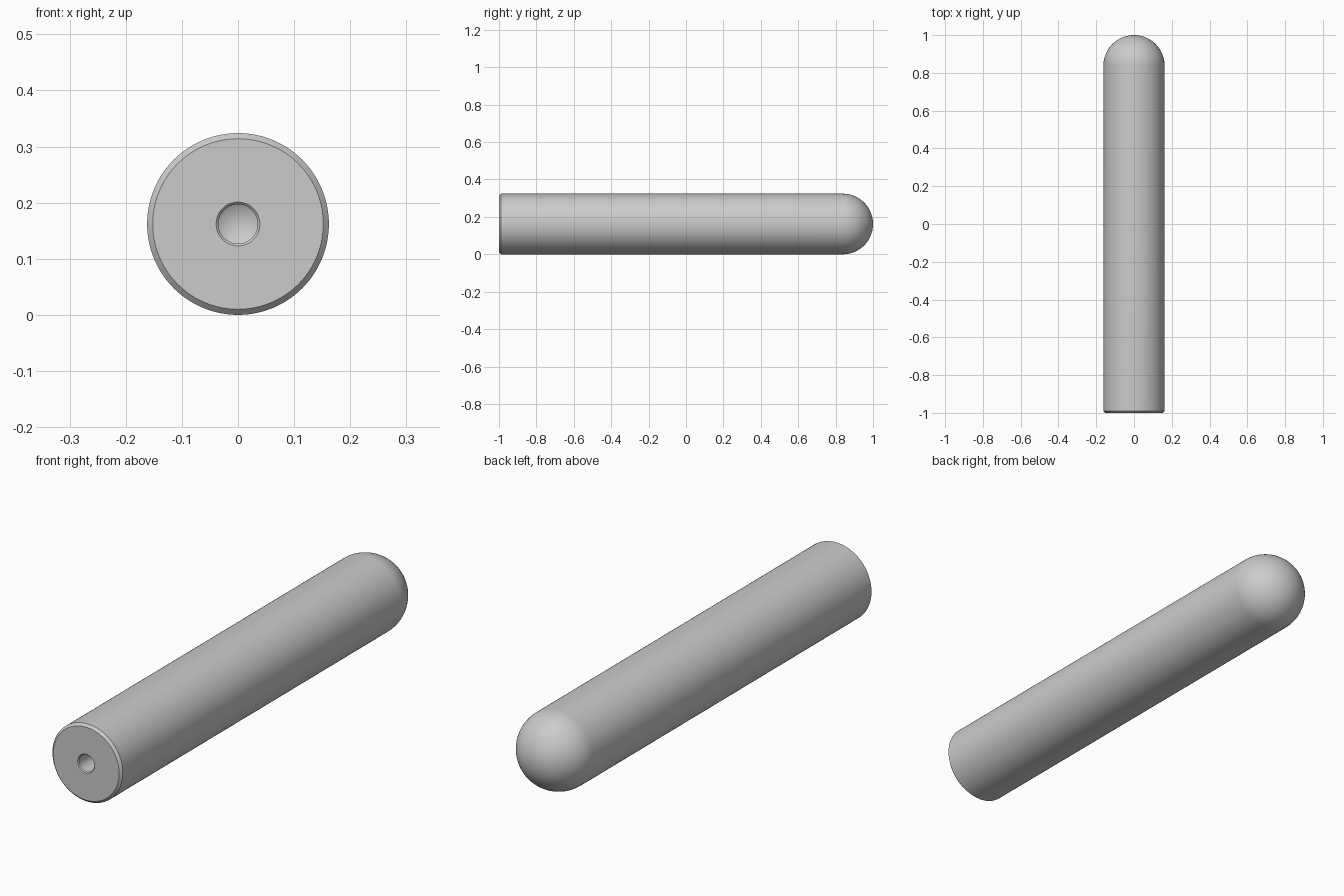
import bpy
import bmesh
from math import sin, cos, pi, radians

old = bpy.data.objects.get("Cube")
if old:
    bpy.data.objects.remove(old, do_unlink=True)

RADIUS = 0.162
HOLE = 0.035
CHAMFER = 0.01
LIP = 0.004
DEPTH = 0.3
FRONT = -1.0
SEGMENTS = 96
DOME_STEPS = 24

grey = bpy.data.materials.new("plain_grey")
grey.use_nodes = True
colour = (0.6, 0.6, 0.6, 1)
grey.diffuse_color = colour
grey.node_tree.nodes["Principled BSDF"].inputs["Base Color"].default_value = colour


def lathe(name, profile, material):
    """Spin (radius, y) points around the rod's long axis."""
    bm = bmesh.new()
    verts = [bm.verts.new((r, y, 0)) for r, y in profile]
    edges = [bm.edges.new(pair) for pair in zip(verts, verts[1:])]
    bmesh.ops.spin(bm, geom=verts + edges, cent=(0, 0, 0), axis=(0, 1, 0),
                   angle=2 * pi, steps=SEGMENTS, use_merge=True)
    bmesh.ops.remove_doubles(bm, verts=bm.verts, dist=1e-5)
    bmesh.ops.recalc_face_normals(bm, faces=bm.faces)
    mesh = bpy.data.meshes.new(name)
    bm.to_mesh(mesh)
    bm.free()
    mesh.materials.append(material)
    obj = bpy.data.objects.new(name, mesh)
    bpy.context.collection.objects.link(obj)
    return obj


# Blind hole with a conical bottom and a bevelled lip
profile = [(0, FRONT + DEPTH + HOLE * 0.6), (HOLE, FRONT + DEPTH),
           (HOLE, FRONT + LIP), (HOLE + LIP, FRONT)]
# Flat end, chamfer and straight barrel
profile += [(RADIUS - CHAMFER, FRONT), (RADIUS, FRONT + CHAMFER)]
# Hemispherical rear end
for i in range(DOME_STEPS + 1):
    a = pi / 2 * i / DOME_STEPS
    profile.append((RADIUS * cos(a), 1 - RADIUS + RADIUS * sin(a)))

rod = lathe("round_ended_rod", profile, grey)
rod.location.z = RADIUS

# Smooth the curved skin but keep the machined edges crisp
bpy.ops.object.select_all(action="DESELECT")
rod.select_set(True)
bpy.context.view_layer.objects.active = rod
bpy.ops.object.shade_smooth_by_angle(angle=radians(30))
